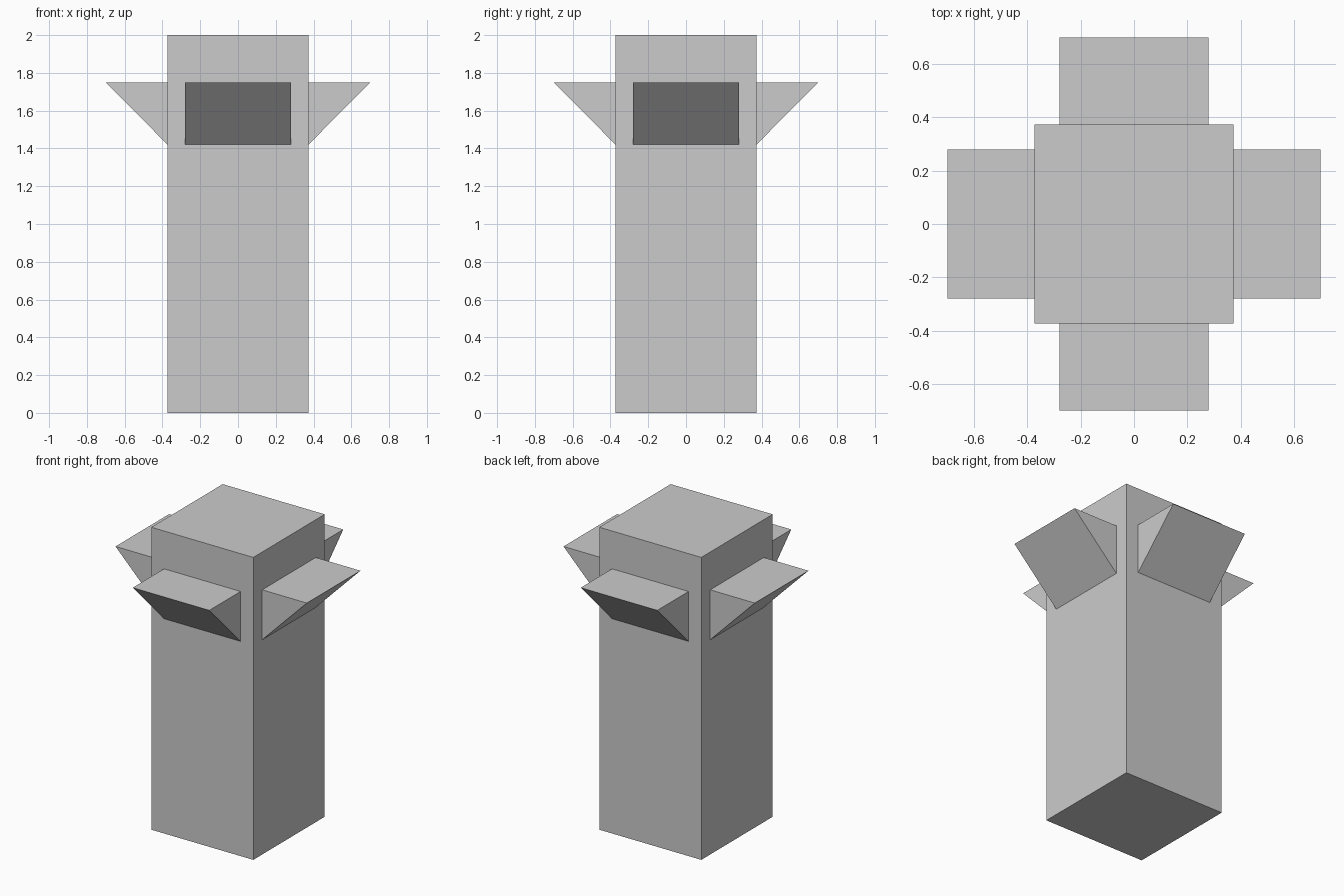
import bpy, bmesh
from math import pi
from mathutils import Matrix

if "Cube" in bpy.data.objects:
    bpy.data.objects.remove(bpy.data.objects["Cube"])

HALF, HEIGHT = 0.373, 2.0


def make_object(name, bm):
    bmesh.ops.recalc_face_normals(bm, faces=bm.faces)
    mesh = bpy.data.meshes.new(name)
    bm.to_mesh(mesh)
    bm.free()
    obj = bpy.data.objects.new(name, mesh)
    bpy.context.collection.objects.link(obj)
    return obj


# Square pillar
bm = bmesh.new()
bmesh.ops.create_cube(bm, size=1.0)
bmesh.ops.scale(bm, vec=(2 * HALF, 2 * HALF, HEIGHT), verts=bm.verts)
bmesh.ops.translate(bm, vec=(0, 0, HEIGHT / 2), verts=bm.verts)
make_object("pillar", bm)


# Triangular bracket: side profile extruded across its width, turned to a side
def bracket(name, angle):
    profile = [(-HALF, 1.42), (-0.70, 1.75), (-HALF, 1.75)]
    bm = bmesh.new()
    face = bm.faces.new([bm.verts.new((-0.28, y, z)) for y, z in profile])
    ext = bmesh.ops.extrude_face_region(bm, geom=[face], use_keep_orig=True)
    moved = [v for v in ext["geom"] if isinstance(v, bmesh.types.BMVert)]
    bmesh.ops.translate(bm, vec=(0.56, 0, 0), verts=moved)
    bm.transform(Matrix.Rotation(angle, 4, 'Z'))
    make_object(name, bm)


# One bracket on each side
for i, side in enumerate(("front", "right", "back", "left")):
    bracket(side + "_bracket", i * pi / 2)
